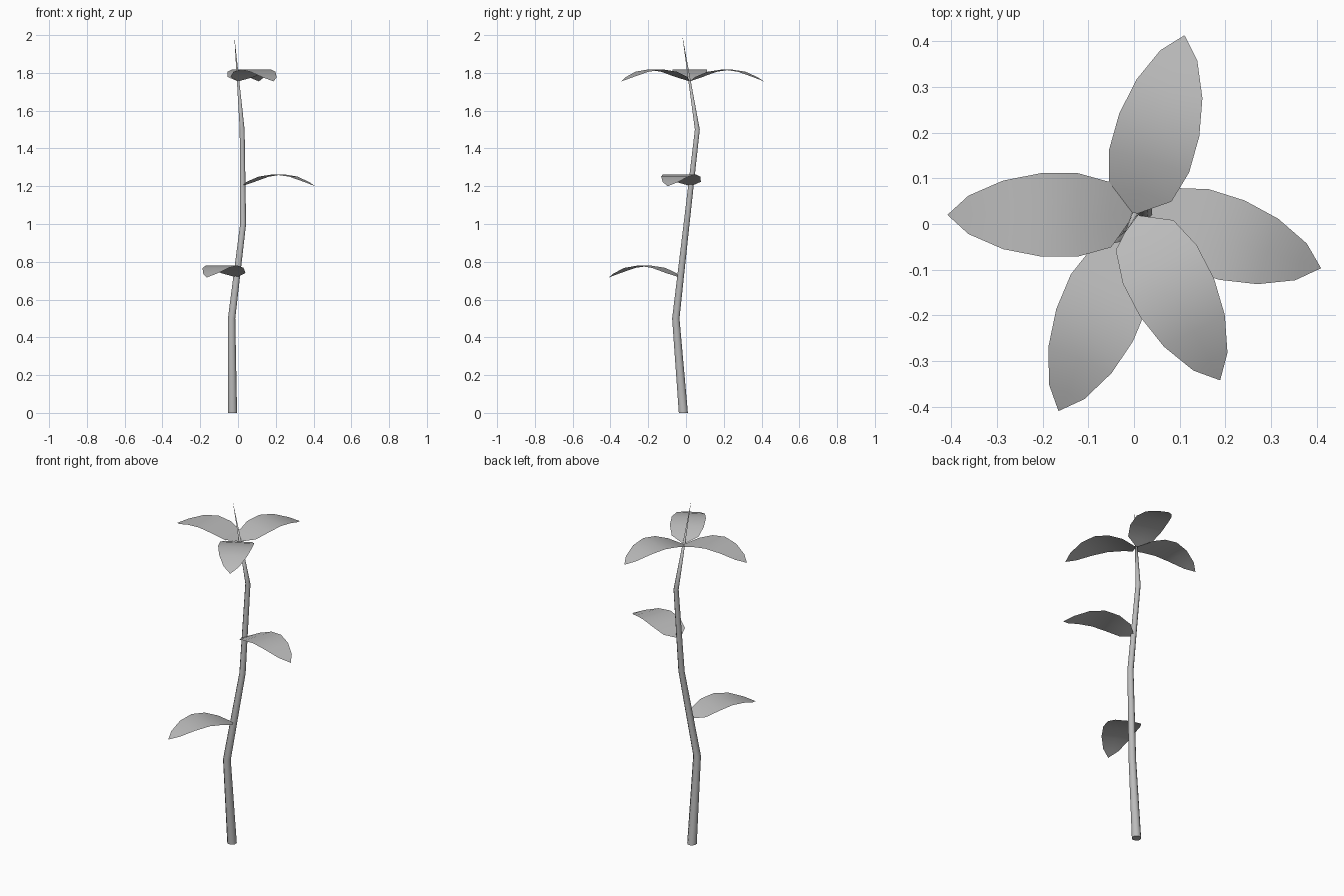
import bpy
import bmesh
import math
from mathutils import Matrix, Vector

cube = bpy.data.objects.get("Cube")
if cube:
    bpy.data.objects.remove(cube, do_unlink=True)

grey = bpy.data.materials.new("plain_grey")
grey.use_nodes = True
GREY = (0.5, 0.5, 0.5, 1)
grey.diffuse_color = GREY
grey.node_tree.nodes["Principled BSDF"].inputs["Base Color"].default_value = GREY


def finish(bm, name):
    """Turn a bmesh into a smooth shaded object."""
    mesh = bpy.data.meshes.new(name)
    bm.to_mesh(mesh)
    bm.free()
    mesh.materials.append(grey)
    obj = bpy.data.objects.new(name, mesh)
    bpy.context.collection.objects.link(obj)
    bpy.ops.object.select_all(action="DESELECT")
    obj.select_set(True)
    bpy.context.view_layer.objects.active = obj
    bpy.ops.object.shade_smooth_by_angle(angle=math.radians(50))
    return obj


# Bent stem: centre of each joint and its radius, ending in a point
JOINTS = [
    (-0.029, -0.014, 0.0, 0.026),
    (-0.034, -0.054, 0.5, 0.021),
    (0.027, 0.003, 1.0, 0.017),
    (0.022, 0.06, 1.5, 0.014),
]
TIP = (-0.02, -0.02, 2.0)
SIDES = 8


def build_stem():
    bm = bmesh.new()
    rings = []
    for x, y, z, r in JOINTS:
        angles = [math.tau * (i + 0.5) / SIDES for i in range(SIDES)]
        rings.append([bm.verts.new((x + r * math.cos(a), y + r * math.sin(a), z))
                      for a in angles])
    tip = bm.verts.new(TIP)
    bm.faces.new(rings[0][::-1])
    for i in range(SIDES):
        j = (i + 1) % SIDES
        for low, high in zip(rings, rings[1:]):
            bm.faces.new((low[i], low[j], high[j], high[i]))
        bm.faces.new((rings[-1][i], rings[-1][j], tip))
    finish(bm, "stem")


# Arched leaf blade: distance along the midrib and half width
LENGTH, ARCH = 0.408, 0.063
OUTLINE = [(0.05, 0.071), (0.122, 0.091), (0.204, 0.091),
           (0.286, 0.075), (0.362, 0.042)]


def build_leaf(name, base, degrees):
    bm = bmesh.new()

    def vert(along, across):
        return bm.verts.new((along, across, ARCH * math.sin(math.pi * along / LENGTH)))

    start, end = vert(0, 0), vert(LENGTH, 0)
    rows = [[vert(d, s * w) for s in (-1, 0, 1)] for d, w in OUTLINE]
    for k in (0, 1):
        bm.faces.new((start, rows[0][k], rows[0][k + 1]))
        bm.faces.new((rows[-1][k], end, rows[-1][k + 1]))
        for a, b in zip(rows, rows[1:]):
            bm.faces.new((a[k], b[k], b[k + 1], a[k + 1]))
    turn = Matrix.Rotation(math.radians(degrees), 4, "Z")
    bm.transform(Matrix.Translation(Vector(base)) @ turn)
    bm.normal_update()
    finish(bm, name)


build_stem()
CROWN = (0.0, 0.02, 1.755)
build_leaf("top_leaf_right", CROWN, 180)
build_leaf("top_leaf_back", CROWN, 74.3)
build_leaf("top_leaf_front", CROWN, -62.5)
build_leaf("middle_leaf", (0.02, 0.026, 1.2), -17.5)
build_leaf("lower_leaf", (-0.007, -0.033, 0.717), 247.2)
